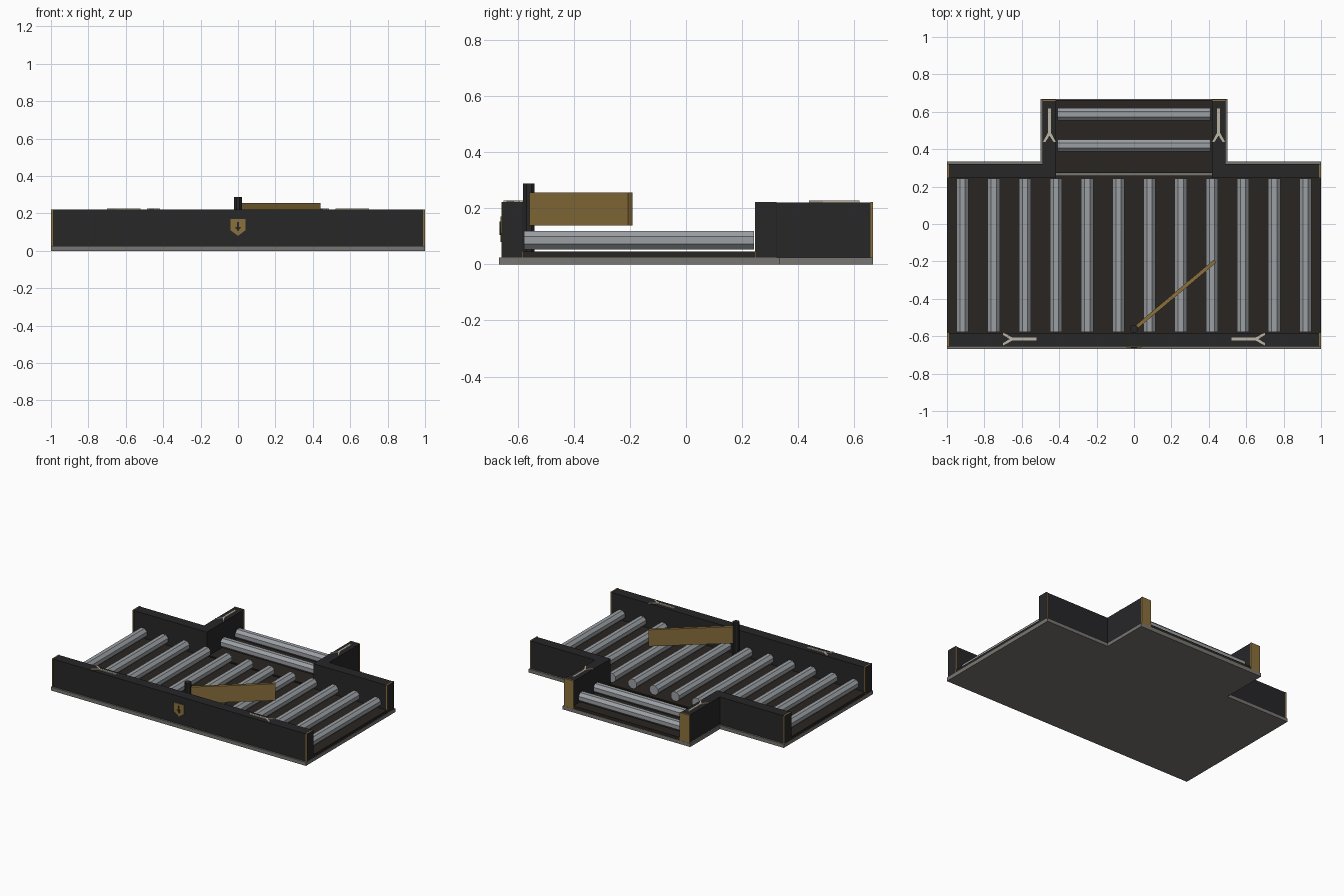
import bpy, bmesh, math
from mathutils import Matrix, Vector

if "Cube" in bpy.data.objects:
    bpy.data.objects.remove(bpy.data.objects["Cube"])


def material(name, r, g, b):
    m = bpy.data.materials.new(name)
    m.diffuse_color = (r, g, b, 1)
    m.use_nodes = True
    m.node_tree.nodes["Principled BSDF"].inputs["Base Color"].default_value = m.diffuse_color
    return m


DARK = material("dark_metal", 0.020, 0.020, 0.022)
DECK = material("deck_brown", 0.022, 0.018, 0.015)
STONE = material("warm_grey", 0.19, 0.18, 0.165)
STEEL = material("steel", 0.33, 0.35, 0.37)
BRASS = material("brass", 0.26, 0.165, 0.045)
CREAM = material("cream", 0.50, 0.46, 0.36)


def finish(name, bm, mat):
    bmesh.ops.recalc_face_normals(bm, faces=bm.faces)
    me = bpy.data.meshes.new(name)
    bm.to_mesh(me)
    bm.free()
    me.materials.append(mat)
    ob = bpy.data.objects.new(name, me)
    bpy.context.collection.objects.link(ob)
    return ob


def prism(name, pts, z0, z1, mat, matrix=None):
    """Extrude a plan outline from z0 to z1."""
    bm = bmesh.new()
    face = bm.faces.new([bm.verts.new((x, y, z0)) for x, y in pts])
    top = bmesh.ops.extrude_face_region(bm, geom=[face])["geom"]
    bmesh.ops.translate(bm, vec=(0, 0, z1 - z0),
                        verts=[v for v in top if isinstance(v, bmesh.types.BMVert)])
    if matrix:
        bm.transform(matrix)
    return finish(name, bm, mat)


def box(name, x0, x1, y0, y1, z0, z1, mat):
    return prism(name, [(x0, y0), (x1, y0), (x1, y1), (x0, y1)], z0, z1, mat)


def rod(name, a, b, r, mat):
    """Eight-sided rod between two points, flats facing out."""
    a, b = Vector(a), Vector(b)
    bm = bmesh.new()
    bmesh.ops.create_cone(bm, cap_ends=True, segments=8, radius1=r, radius2=r,
                          depth=(b - a).length,
                          matrix=Matrix.Rotation(math.pi / 8, 4, 'Z'))
    q = (b - a).to_track_quat('Z', 'Y').to_matrix().to_4x4()
    bm.transform(Matrix.Translation((a + b) / 2) @ q)
    return finish(name, bm, mat)


# T-shaped base plate and floor panels
prism("base_plate", [(-1, -0.667), (1, -0.667), (1, 0.333), (0.5, 0.333), (0.5, 0.667),
                     (-0.5, 0.667), (-0.5, 0.333), (-1, 0.333)], 0, 0.025, STONE)
box("main_deck", -0.997, 0.997, -0.585, 0.258, 0.025, 0.045, DECK)
box("branch_deck", -0.425, 0.425, 0.272, 0.664, 0.025, 0.045, DECK)

# Rollers
R, RZ = 0.0355, 0.085
for i in range(12):
    x = -0.9167 + i / 6
    rod(f"main_roller_{i + 1}", (x, -0.578, RZ), (x, 0.243, RZ), R, STEEL)
for i, y in enumerate((0.42, 0.587)):
    rod(f"branch_roller_{i + 1}", (-0.41, y, RZ), (0.41, y, RZ), R, STEEL)

# Side walls
Z0, Z1 = 0.025, 0.22
box("front_wall", -1, 1, -0.655, -0.582, Z0, Z1, DARK)
for s, side in ((-1, "left"), (1, "right")):
    prism(f"{side}_corner_wall",
          [(s * x, y) for x, y in ((1, 0.247), (1, 0.32), (0.49, 0.32), (0.49, 0.664),
                                   (0.418, 0.664), (0.418, 0.247))], Z0, Z1, DARK)
    # Brass trims at the open ends of the walls
    xs = sorted((s * 0.99, s * 0.9992))
    box(f"{side}_front_trim", *xs, -0.657, -0.580, Z0, Z1 + 0.002, BRASS)
    box(f"{side}_back_trim", *xs, 0.245, 0.322, Z0, Z1 + 0.002, BRASS)
    xs = sorted((s * 0.416, s * 0.492))
    box(f"{side}_branch_trim", *xs, 0.658, 0.666, Z0, Z1 + 0.002, BRASS)


# Forked direction markers on top of the walls, fork opening along +x locally
def marker(name, x, y, angle):
    m = Matrix.Translation((x, y, 0)) @ Matrix.Rotation(angle, 4, 'Z')
    pts = [(0, -0.008), (0.13, -0.008), (0.18, -0.035), (0.18, -0.022), (0.145, 0),
           (0.18, 0.022), (0.18, 0.035), (0.13, 0.008), (0, 0.008)]
    prism(name, pts, Z1 - 0.002, Z1 + 0.007, CREAM, m)


marker("front_left_marker", -0.52, -0.615, math.pi)
marker("front_right_marker", 0.52, -0.615, 0)
for s, side in ((-1, "left"), (1, "right")):
    marker(f"branch_{side}_marker", s * 0.452, 0.618, -math.pi / 2)

# Diverter post and swinging arm
rod("diverter_post", (0, -0.56, 0.045), (0, -0.56, 0.287), 0.0225, DARK)
prism("diverter_arm", [(0, -0.01), (0.566, -0.01), (0.566, 0.01), (0, 0.01)],
      0.138, 0.255, BRASS,
      Matrix.Translation((0, -0.562, 0)) @ Matrix.Rotation(math.radians(40), 4, 'Z'))

# Front plaque with a plain down arrow, outlines drawn upright
upright = Matrix.Rotation(math.pi / 2, 4, 'X')
prism("front_plaque", [(-0.04, 0.17), (0.04, 0.17), (0.04, 0.11), (0, 0.08), (-0.04, 0.11)],
      0.65, 0.661, BRASS, upright)
prism("plaque_arrow", [(-0.005, 0.153), (0.005, 0.153), (0.005, 0.127), (0.017, 0.127),
                       (0, 0.104), (-0.017, 0.127), (-0.005, 0.127)],
      0.658, 0.664, DARK, upright)
